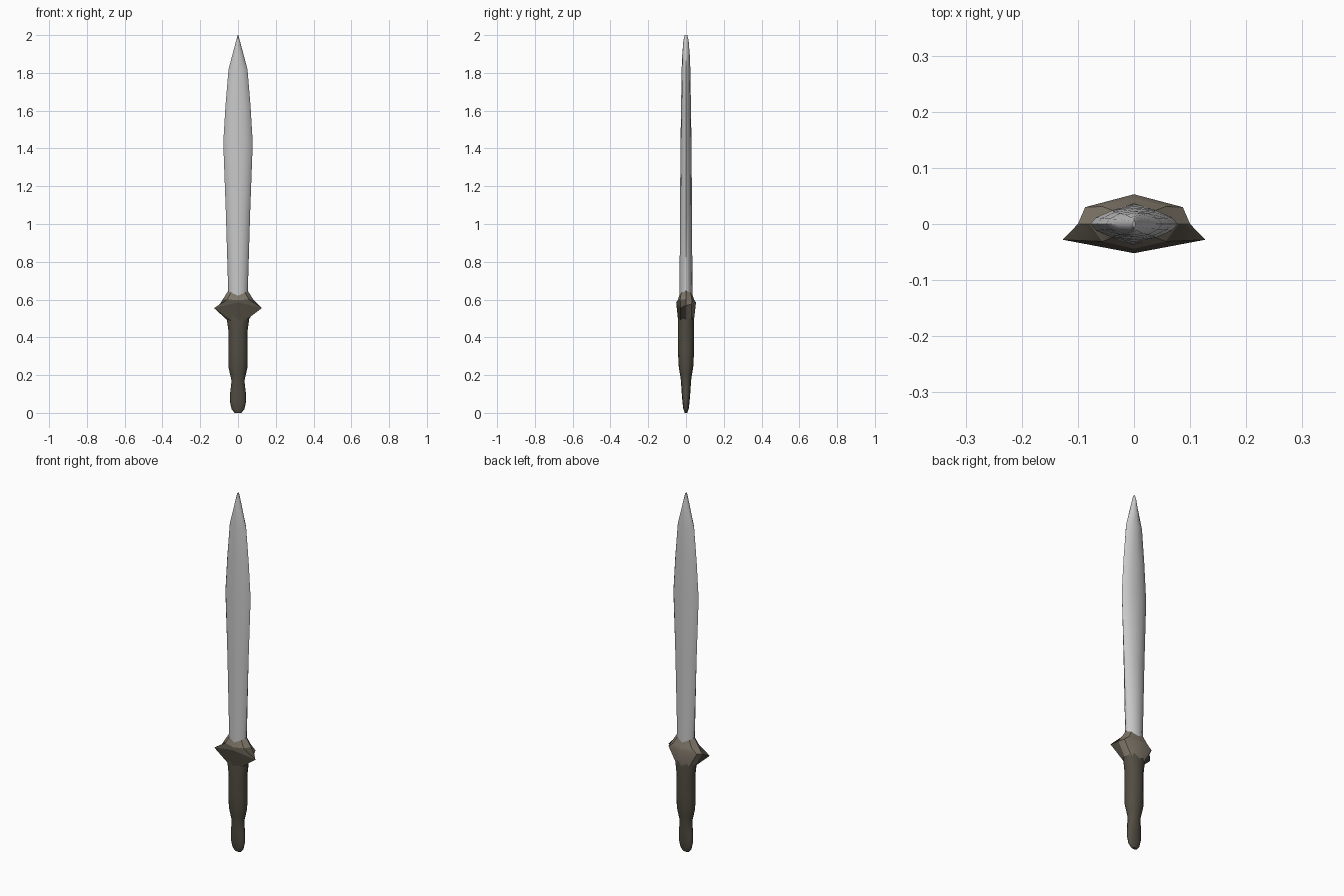
import bpy, bmesh, math

if "Cube" in bpy.data.objects:
    bpy.data.objects.remove(bpy.data.objects["Cube"])


def material(name, rgb):
    m = bpy.data.materials.new(name)
    m.diffuse_color = (*rgb, 1)
    m.use_nodes = True
    m.node_tree.nodes["Principled BSDF"].inputs["Base Color"].default_value = m.diffuse_color
    return m


steel = material("pale steel", (0.58, 0.58, 0.58))
dark = material("dark leather brown", (0.085, 0.075, 0.056))
light = material("worn light brown", (0.21, 0.18, 0.14))


def ring(hx, hy, z, n, power=1.0):
    """Ellipse (power 1) or pointed lens (power > 1), starting at front centre."""
    pts = []
    for i in range(n):
        a = -math.pi / 2 + 2 * math.pi * i / n
        s = math.sin(a)
        pts.append((hx * math.cos(a), math.copysign(hy * abs(s) ** power, s), z))
    return pts


def loft(name, rings, mats, caps=True, angle=40, rule=None):
    bm = bmesh.new()
    rows = [[bm.verts.new(p) for p in r] for r in rings]
    n = len(rows[0])
    for a, b in zip(rows, rows[1:]):
        for i in range(n):
            j = (i + 1) % n
            bm.faces.new((a[i], a[j], b[j], b[i]))
    if caps:
        bm.faces.new(rows[0][::-1])
        bm.faces.new(rows[-1])
    if rule:
        for f in bm.faces:
            f.material_index = rule(f.calc_center_median())
    me = bpy.data.meshes.new(name)
    bm.to_mesh(me)
    bm.free()
    for m in mats:
        me.materials.append(m)
    ob = bpy.data.objects.new(name, me)
    bpy.context.collection.objects.link(ob)
    bpy.ops.object.select_all(action='DESELECT')
    ob.select_set(True)
    bpy.context.view_layer.objects.active = ob
    bpy.ops.object.shade_smooth_by_angle(angle=math.radians(angle))
    return ob


# Leaf-shaped blade: half width, half depth, height
blade = [(0.05, 0.035, 0.57), (0.052, 0.034, 0.65), (0.064, 0.032, 1.05),
         (0.078, 0.029, 1.43), (0.066, 0.026, 1.63), (0.05, 0.023, 1.82),
         (0.03, 0.020, 1.895), (0.01, 0.014, 1.97), (0.002, 0.007, 2.0)]
loft("blade", [ring(x, y, z, 12, 1.3) for x, y, z in blade], [steel], angle=60)

# Grip swelling into a rounded pommel
grip = [(0.018, 0.007, 0.0), (0.034, 0.014, 0.02), (0.043, 0.019, 0.06),
        (0.041, 0.023, 0.11), (0.034, 0.027, 0.17), (0.042, 0.032, 0.205),
        (0.05, 0.038, 0.24), (0.051, 0.043, 0.33), (0.05, 0.043, 0.43),
        (0.06, 0.042, 0.50), (0.06, 0.04, 0.54)]
loft("grip_and_pommel", [ring(x, y, z, 12) for x, y, z in grip], [dark], angle=60)

# Faceted guard: wide front points, shorter back points, collar around the blade
half = [(0, -0.052, 0.585), (0.127, -0.028, 0.555), (0.1, 0, 0.57),
        (0.087, 0.03, 0.575), (0, 0.053, 0.585)]
middle = half + [(-x, y, z) for x, y, z in half[3:0:-1]]
upper = [(x, y, 0.597 + 0.06 * abs(x)) for x, y, z in ring(0.08, 0.044, 0, 8)]
collar = [(x, y, 0.62 + 0.5 * abs(x)) for x, y, z in ring(0.052, 0.036, 0, 8, 1.2)]
loft("guard", [ring(0.056, 0.042, 0.49, 8), middle, upper, collar], [dark, light],
     caps=False, angle=30, rule=lambda c: int(c.y > 0.012 or c.z > 0.605))
